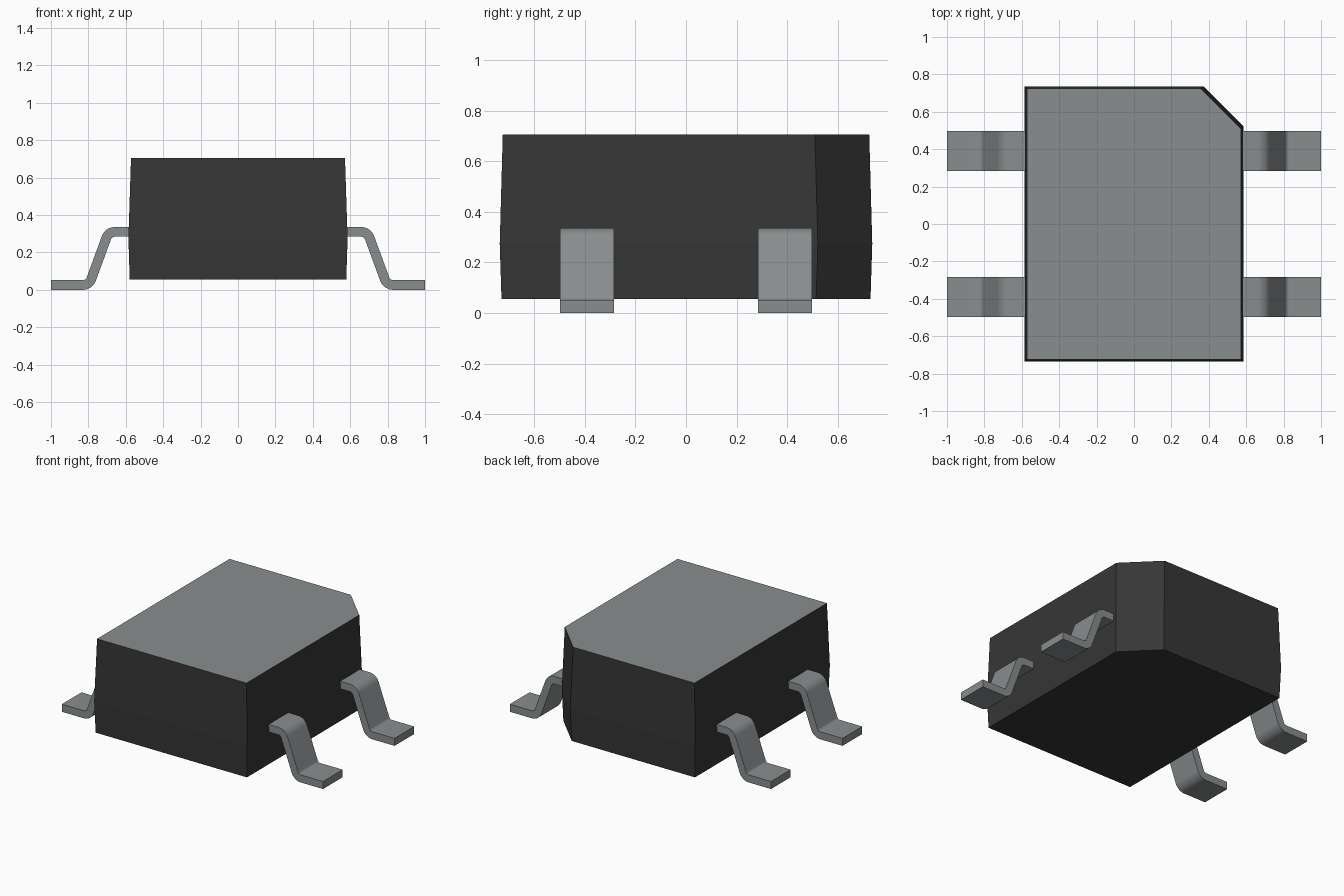
import bpy, bmesh
from math import atan2, cos, sin, tan, pi

cube = bpy.data.objects.get("Cube")
if cube:
    bpy.data.objects.remove(cube, do_unlink=True)


def make_material(name, rgb, roughness):
    mat = bpy.data.materials.new(name)
    mat.use_nodes = True
    color = (*rgb, 1)
    mat.diffuse_color = color
    bsdf = mat.node_tree.nodes["Principled BSDF"]
    bsdf.inputs["Base Color"].default_value = color
    bsdf.inputs["Roughness"].default_value = roughness
    return mat


black = make_material("black plastic", (0.037, 0.037, 0.037), 0.6)
grey = make_material("metal grey", (0.25, 0.268, 0.274), 0.5)


def make_object(name, bm, materials):
    bmesh.ops.recalc_face_normals(bm, faces=bm.faces)
    mesh = bpy.data.meshes.new(name)
    bm.to_mesh(mesh)
    bm.free()
    for mat in materials:
        mesh.materials.append(mat)
    obj = bpy.data.objects.new(name, mesh)
    bpy.context.collection.objects.link(obj)
    return obj


# Body: three stacked outlines with one cut corner, widest at the waist
def outline(bm, half_x, half_y, z, cut=0.215):
    points = [(-half_x, -half_y), (half_x, -half_y), (half_x, half_y - cut),
              (half_x - cut, half_y), (-half_x, half_y)]
    return [bm.verts.new((x, y, z)) for x, y in points]


bm = bmesh.new()
rings = [outline(bm, 0.579, 0.729, 0.056),
         outline(bm, 0.586, 0.736, 0.274),
         outline(bm, 0.572, 0.724, 0.705)]
for low, high in zip(rings, rings[1:]):
    for i in range(len(low)):
        j = (i + 1) % len(low)
        bm.faces.new((low[i], low[j], high[j], high[i]))
bm.faces.new(rings[0])
bm.faces.new(rings[-1]).material_index = 1   # grey top
make_object("body", bm, [black, grey])


# Leads: a bent strip with rounded corners, made as a side profile
HALF = 0.026            # half the strip thickness
BEND = 0.048            # bend radius on the centre line
HIGH, LOW = 0.31, HALF  # centre heights of shoulder and foot
KNEE, HEEL = 0.692, 0.796
turn = atan2(HIGH - LOW, HEEL - KNEE)
setback = BEND * tan(turn / 2)


def arc(cx, cz, radius, start, end, steps=8):
    return [(cx + radius * cos(start + (end - start) * i / steps),
             cz + radius * sin(start + (end - start) * i / steps))
            for i in range(steps + 1)]


def lead_edge(side):
    """Upper (+1) or lower (-1) edge of the strip, from body to tip."""
    off = side * HALF
    return ([(0.5, HIGH + off)]
            + arc(KNEE - setback, HIGH - BEND, BEND + off, pi / 2, pi / 2 - turn)
            + arc(HEEL + setback, LOW + BEND, BEND - off, 1.5 * pi - turn, 1.5 * pi)
            + [(1.0, LOW + off)])


def make_lead(name, side, y, width=0.215):
    bm = bmesh.new()
    rows = [[[bm.verts.new((side * x, y + s * width / 2, z))
              for x, z in lead_edge(e)] for e in (1, -1)] for s in (1, -1)]
    (a, b), (c, d) = rows
    loop = (a, b, d, c)
    for k in range(4):
        p, q = loop[k], loop[(k + 1) % 4]
        for i in range(len(p) - 1):
            bm.faces.new((p[i], p[i + 1], q[i + 1], q[i]))
    for end in (0, -1):
        bm.faces.new([row[end] for row in loop])
    obj = make_object(name, bm, [grey])
    bpy.ops.object.select_all(action='DESELECT')
    obj.select_set(True)
    bpy.context.view_layer.objects.active = obj
    bpy.ops.object.shade_smooth_by_angle(angle=pi / 6)


for side, side_name in ((1, "left"), (-1, "right")):
    for y, end_name in ((-0.391, "front"), (0.391, "back")):
        make_lead(f"{end_name}_{side_name}_lead", side, y)
